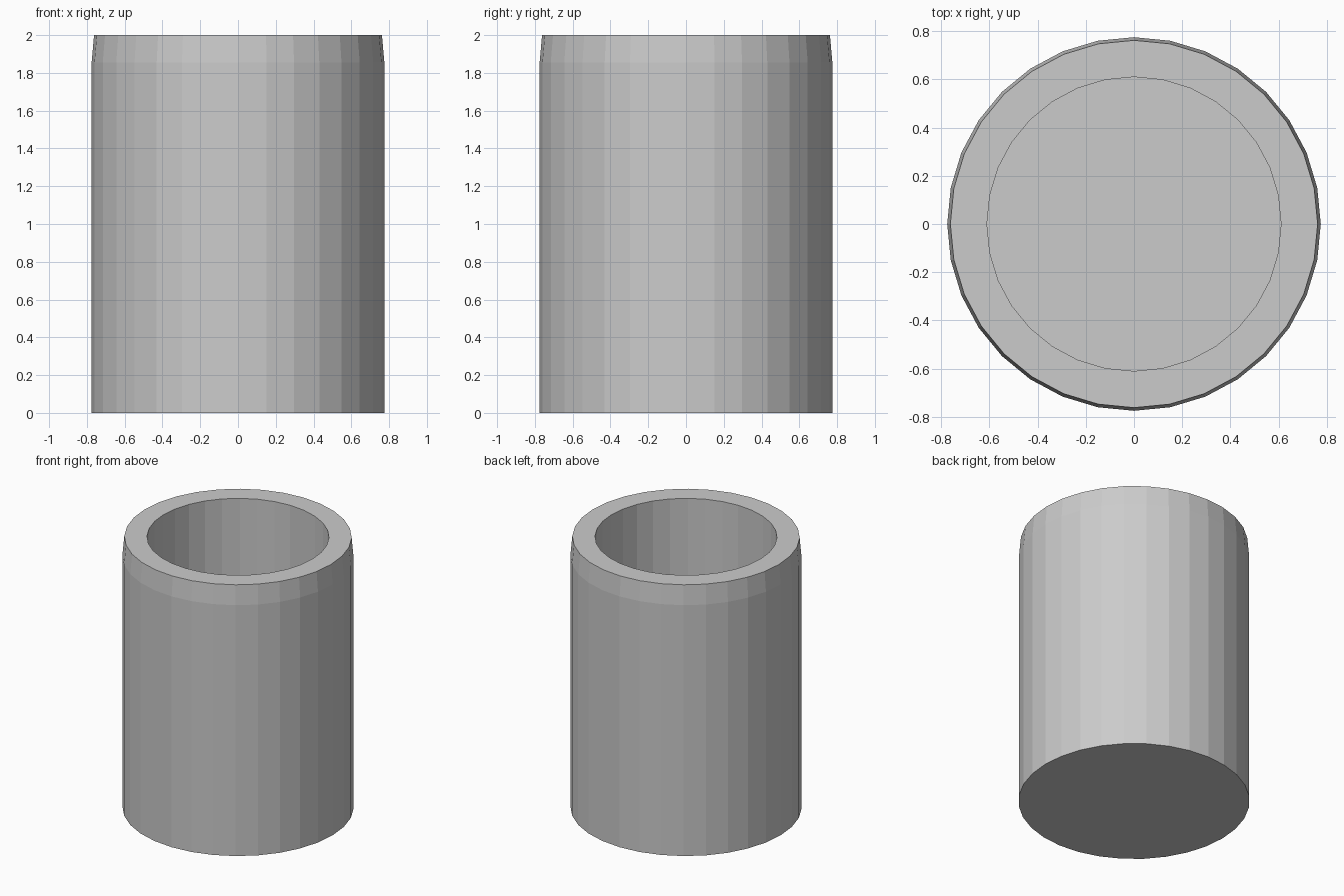
import bpy, bmesh
from math import cos, sin, pi

if "Cube" in bpy.data.objects:
    bpy.data.objects.remove(bpy.data.objects["Cube"])

SIDES = 32

# Profile (radius, height): outer base, shoulder, rim, inner rim, inner floor
profile = [(0.775, 0.0), (0.775, 1.855), (0.762, 2.0), (0.61, 2.0), (0.61, 0.15)]

bm = bmesh.new()
rings = [[bm.verts.new((r * cos(2 * pi * i / SIDES), r * sin(2 * pi * i / SIDES), z))
          for i in range(SIDES)] for r, z in profile]

# Walls and rim
for low, high in zip(rings, rings[1:]):
    for i in range(SIDES):
        j = (i + 1) % SIDES
        bm.faces.new((low[i], low[j], high[j], high[i]))

# Underside and inner floor
bm.faces.new(rings[0][::-1])
bm.faces.new(rings[-1])
bmesh.ops.recalc_face_normals(bm, faces=bm.faces[:])

mesh = bpy.data.meshes.new("cup")
bm.to_mesh(mesh)
bm.free()
bpy.context.collection.objects.link(bpy.data.objects.new("cup", mesh))
